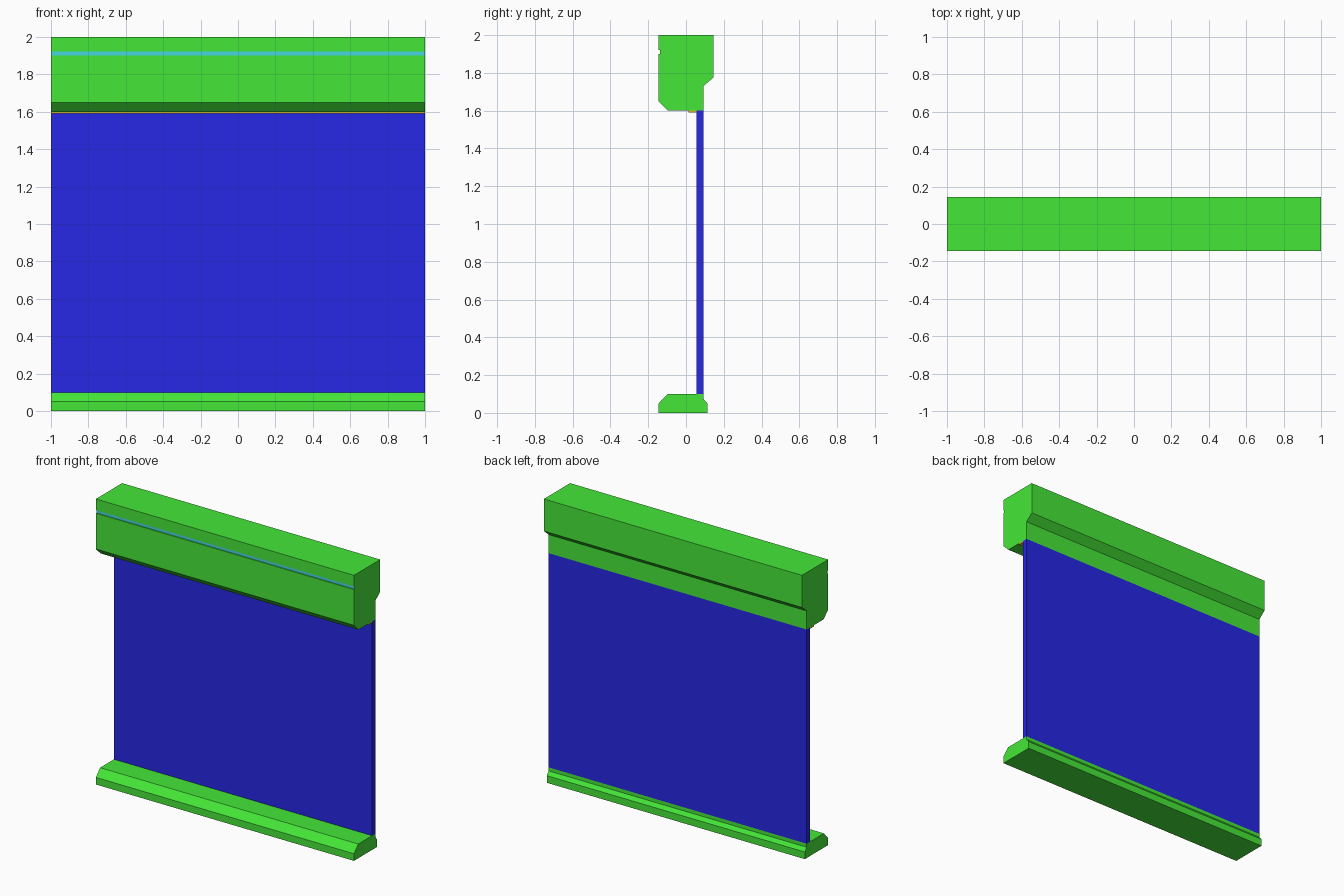
import bpy
import bmesh

cube = bpy.data.objects.get("Cube")
if cube:
    bpy.data.objects.remove(cube, do_unlink=True)


def make_material(name, rgb):
    mat = bpy.data.materials.new(name)
    mat.use_nodes = True
    colour = (*rgb, 1.0)
    mat.diffuse_color = colour
    mat.node_tree.nodes["Principled BSDF"].inputs["Base Color"].default_value = colour
    return mat


green = make_material("green", (0.06, 0.8, 0.04))
blue = make_material("blue", (0.02, 0.02, 0.79))
teal = make_material("teal", (0.06, 0.68, 0.75))
yellow = make_material("yellow", (0.8, 0.52, 0.02))


def extrude_profile(name, profile, *materials):
    """Sweep a (y, z) outline across the full width."""
    bm = bmesh.new()
    face = bm.faces.new([bm.verts.new((-1, y, z)) for y, z in profile])
    result = bmesh.ops.extrude_face_region(bm, geom=[face], use_keep_orig=True)
    verts = [g for g in result["geom"] if isinstance(g, bmesh.types.BMVert)]
    bmesh.ops.translate(bm, verts=verts, vec=(2, 0, 0))
    bmesh.ops.recalc_face_normals(bm, faces=bm.faces)
    mesh = bpy.data.meshes.new(name)
    bm.to_mesh(mesh)
    bm.free()
    for mat in materials:
        mesh.materials.append(mat)
    obj = bpy.data.objects.new(name, mesh)
    bpy.context.collection.objects.link(obj)
    return obj


def rectangle(y0, y1, z0, z1):
    return [(y0, z0), (y1, z0), (y1, z1), (y0, z1)]


# Head rail with chamfered front, stepped back and a shallow front groove
groove_y = -0.138
head = extrude_profile("head_rail", [
    (-0.145, 2), (0.145, 2), (0.145, 1.775), (0.092, 1.73), (0.092, 1.6),
    (-0.095, 1.6), (-0.145, 1.65), (-0.145, 1.9), (groove_y, 1.9),
    (groove_y, 1.922), (-0.145, 1.922)], green, teal)

# Coloured groove floor
for poly in head.data.polygons:
    if poly.normal.y < -0.9 and abs(poly.center.y - groove_y) < 0.002:
        poly.material_index = 1

# Bottom rail with bevelled front and a small back lip
extrude_profile("bottom_rail", [
    (-0.145, 0), (0.113, 0), (0.113, 0.05), (0.092, 0.075), (0.092, 0.1),
    (-0.098, 0.1), (-0.145, 0.05)], green)

# Flat panel between the rails
extrude_profile("panel", rectangle(0.055, 0.092, 0.1, 1.6), blue)

# Thin seal under the head rail
extrude_profile("seal_strip", rectangle(0.012, 0.055, 1.591, 1.6), yellow)
